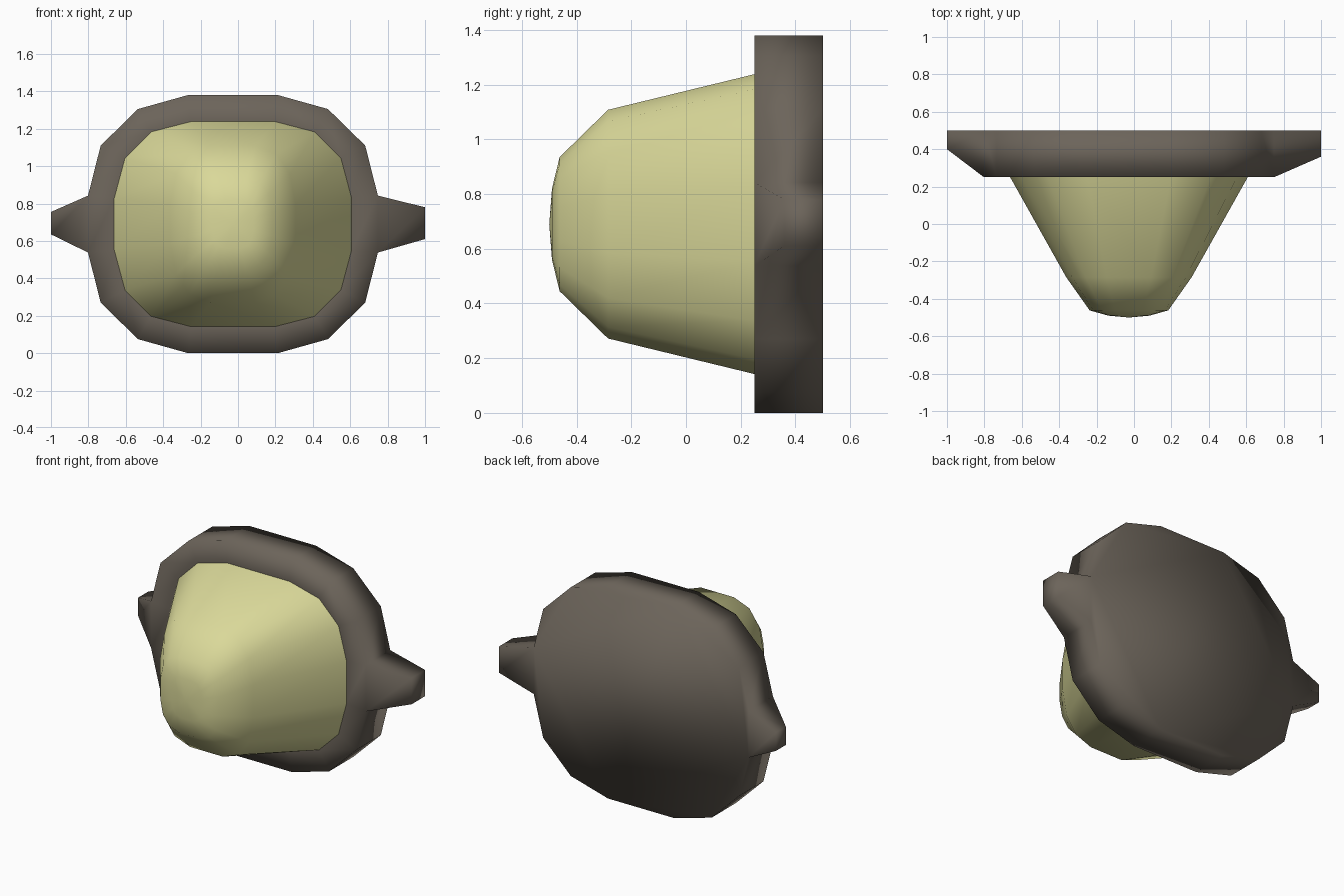
import bpy, bmesh

if "Cube" in bpy.data.objects:
    bpy.data.objects.remove(bpy.data.objects["Cube"])

CX, CZ = -0.027, 0.69


def material(name, rgb):
    m = bpy.data.materials.new(name)
    m.diffuse_color = (*rgb, 1)
    m.use_nodes = True
    m.node_tree.nodes["Principled BSDF"].inputs["Base Color"].default_value = m.diffuse_color
    return m


def outline(q):
    # mirror a quarter outline (top to side) into a full 16-point loop
    right = q + [(x, -z) for x, z in reversed(q)]
    return right + [(-x, z) for x, z in reversed(right)]


def ring(bm, pts, y, sx=1, sz=1):
    return [bm.verts.new((CX + x * sx, y, CZ + z * sz)) for x, z in pts]


def bridge(bm, a, b, skip=()):
    n = len(a)
    for i in range(n):
        if i not in skip:
            j = (i + 1) % n
            bm.faces.new((a[i], a[j], b[j], b[i]))


def finish(bm, name, mat):
    bmesh.ops.recalc_face_normals(bm, faces=bm.faces)
    for f in bm.faces:
        f.smooth = True
    me = bpy.data.meshes.new(name)
    bm.to_mesh(me)
    bm.free()
    me.materials.append(mat)
    ob = bpy.data.objects.new(name, me)
    bpy.context.collection.objects.link(ob)
    return ob


outer = outline([(.24, .69), (.508, .615), (.707, .42), (.775, .152)])
inner = outline([(.225, .548), (.437, .493), (.577, .353), (.635, .137)])

# back plate with a side lug on each edge
bm = bmesh.new()
back = ring(bm, outer, 0.5)
front = ring(bm, outer, 0.25)
rim = ring(bm, inner, 0.25)
bm.faces.new(back)
bridge(bm, back, front, skip=(3, 11))
bridge(bm, front, rim)
for i, x, y, zs in ((3, 1.0, 0.36, (0.78, 0.61)), (11, -1.0, 0.40, (0.635, 0.755))):
    base = [back[i], back[i + 1], front[i + 1], front[i]]
    tip = [bm.verts.new((x, yy, zz)) for yy, zz in
           ((0.5, zs[0]), (0.5, zs[1]), (y, zs[1]), (y, zs[0]))]
    bridge(bm, base, tip)
    bm.faces.new(tip)
finish(bm, "back_plate", material("dark brown grey", (.15, .128, .103)))

# tapered rounded dome
bm = bmesh.new()
prev = ring(bm, inner, 0.25)
for y, hx, hz in ((-.285, .335, .418), (-.462, .21, .245), (-.49, .11, .13)):
    cur = ring(bm, inner, y, hx / .635, hz / .548)
    bridge(bm, prev, cur)
    prev = cur
tip = bm.verts.new((CX, -0.5, CZ))
for i in range(16):
    bm.faces.new((prev[i], prev[(i + 1) % 16], tip))
finish(bm, "dome", material("pale yellow", (.70, .69, .32)))
